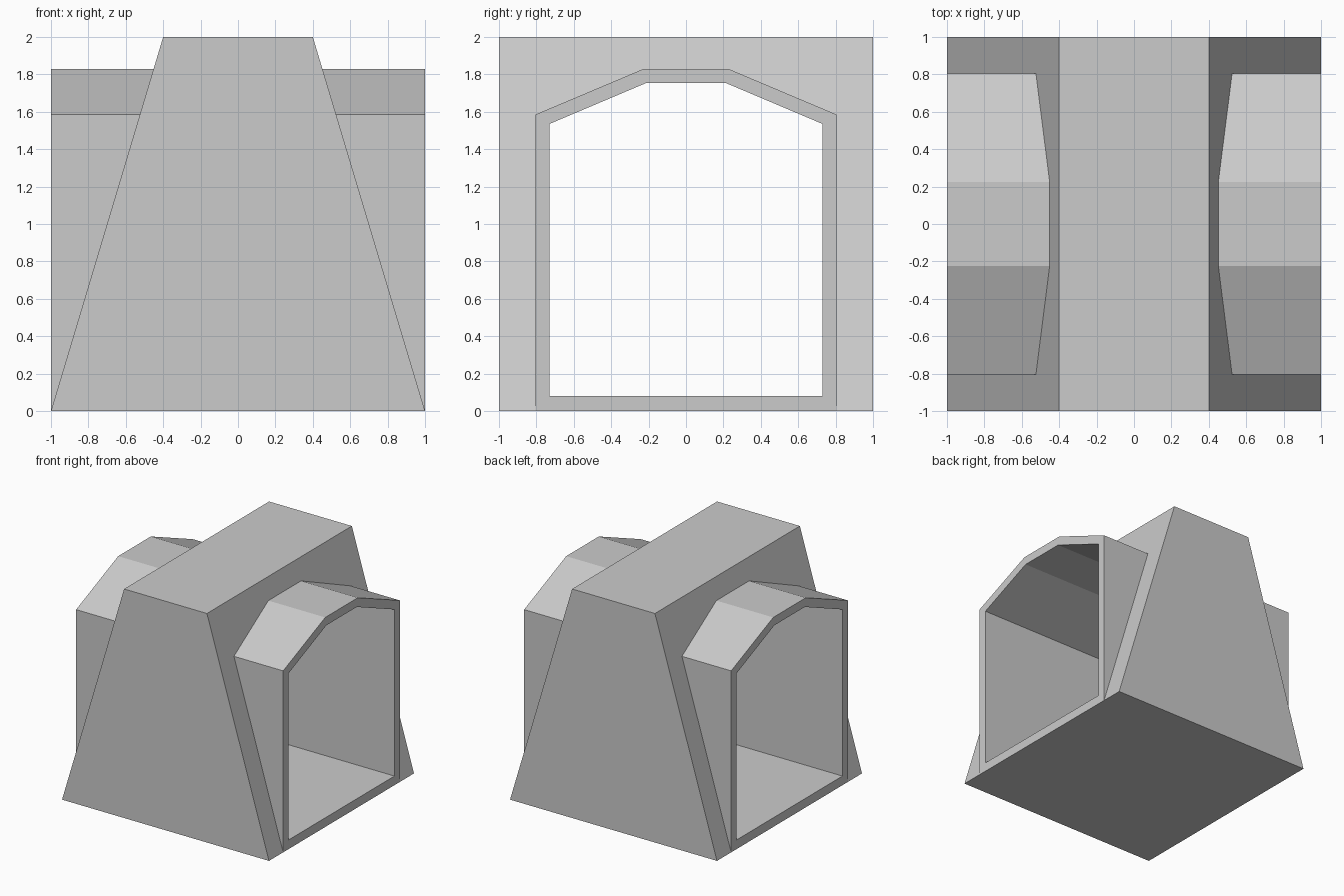
import bpy, bmesh
from mathutils import Vector

if "Cube" in bpy.data.objects:
    bpy.data.objects.remove(bpy.data.objects["Cube"])


def prism(name, profile, axis, half):
    """Extrude a (horizontal, z) profile along the x or y axis, centred."""
    bm = bmesh.new()
    place = (lambda p: (-half, p[0], p[1])) if axis == 'X' else (lambda p: (p[0], -half, p[1]))
    face = bm.faces.new([bm.verts.new(place(p)) for p in profile])
    moved = bmesh.ops.extrude_face_region(bm, geom=[face])['geom']
    step = Vector((2 * half, 0, 0)) if axis == 'X' else Vector((0, 2 * half, 0))
    bmesh.ops.translate(bm, vec=step, verts=[v for v in moved if isinstance(v, bmesh.types.BMVert)])
    bmesh.ops.recalc_face_normals(bm, faces=bm.faces)
    mesh = bpy.data.meshes.new(name)
    bm.to_mesh(mesh)
    bm.free()
    ob = bpy.data.objects.new(name, mesh)
    bpy.context.collection.objects.link(ob)
    return ob


def arch(width, base, shoulder, top_width, top):
    """Symmetric arch outline from its right half."""
    right = [(width, base), (width, shoulder), (top_width, top)]
    return right + [(-y, z) for y, z in reversed(right)]


def combine(target, other, operation):
    mod = target.modifiers.new(operation.title(), 'BOOLEAN')
    mod.operation = operation
    mod.solver = 'EXACT'
    mod.object = other
    other.hide_render = True
    bpy.context.view_layer.objects.active = target
    bpy.ops.object.modifier_apply(modifier=mod.name)
    bpy.data.objects.remove(other, do_unlink=True)


# Tapered main block, running front to back
body = prism('tunnel_block', [(-1, 0), (1, 0), (0.4, 2), (-0.4, 2)], 'Y', 1)

# Arched sleeve passing through the block from side to side
sleeve = prism('arched_sleeve', arch(0.805, 0, 1.585, 0.225, 1.83), 'X', 1)
combine(body, sleeve, 'UNION')

# Open passage through the sleeve
passage = prism('passage_cutter', arch(0.73, 0.08, 1.535, 0.21, 1.755), 'X', 1.2)
combine(body, passage, 'DIFFERENCE')
